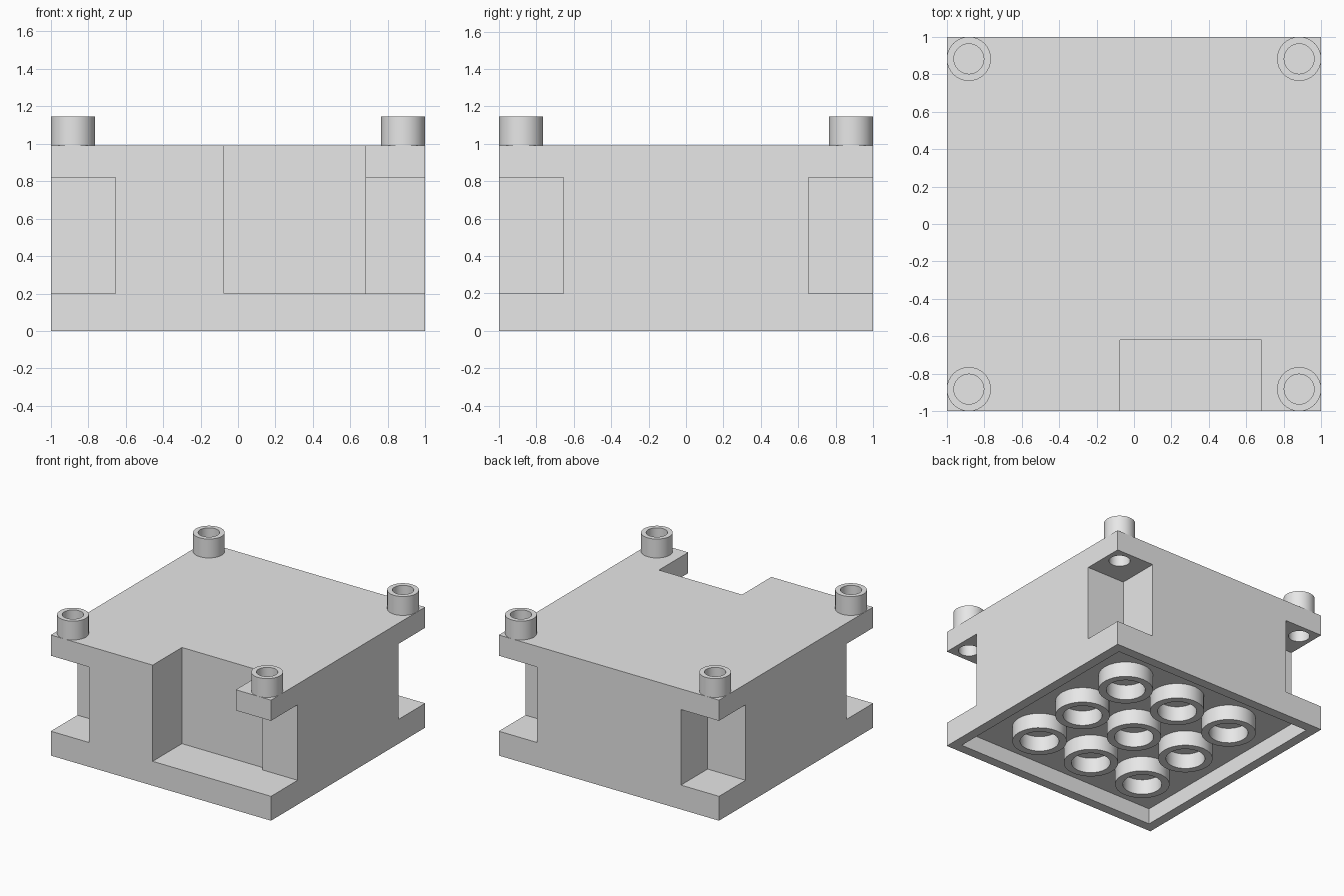
import bpy
import bmesh
from math import radians
from mathutils import Matrix, Vector

cube = bpy.data.objects.get("Cube")
if cube:
    bpy.data.objects.remove(cube, do_unlink=True)

grey = bpy.data.materials.new("light_grey")
grey.use_nodes = True
grey.diffuse_color = (0.8, 0.8, 0.8, 1)
grey.node_tree.nodes["Principled BSDF"].inputs["Base Color"].default_value = (0.8, 0.8, 0.8, 1)

TOP = 0.99        # upper face of the body
CEILING = 0.13    # depth of the hollow underneath
STUD = 0.882      # stud centre offset
HOLE = 0.08       # stud bore radius
SIDES = 32


def finish(name, bm):
    mesh = bpy.data.meshes.new(name)
    bm.to_mesh(mesh)
    bm.free()
    mesh.materials.append(grey)
    obj = bpy.data.objects.new(name, mesh)
    bpy.context.collection.objects.link(obj)
    return obj


def box(name, lo, hi):
    lo, hi = Vector(lo), Vector(hi)
    bm = bmesh.new()
    bmesh.ops.create_cube(bm, size=1, matrix=Matrix.Translation((lo + hi) / 2)
                          @ Matrix.Diagonal((*(hi - lo), 1)))
    return finish(name, bm)


def rod(name, x, y, z0, z1, radius):
    bm = bmesh.new()
    bmesh.ops.create_cone(bm, cap_ends=True, segments=SIDES, radius1=radius, radius2=radius,
                          depth=z1 - z0, matrix=Matrix.Translation((x, y, (z0 + z1) / 2)))
    return finish(name, bm)


def select(obj):
    bpy.ops.object.select_all(action='DESELECT')
    obj.select_set(True)
    bpy.context.view_layer.objects.active = obj


def smooth(obj):
    select(obj)
    bpy.ops.object.shade_smooth_by_angle(angle=radians(30))


def ring(name, x, y, z_root, z_tip, outer, inner):
    """Hollow tube, open where it joins the body and capped at its tip."""
    bm = bmesh.new()
    profile = [(outer, z_root), (outer, z_tip), (inner, z_tip), (inner, z_root)]
    verts = [bm.verts.new((r, 0, z)) for r, z in profile]
    edges = [bm.edges.new(pair) for pair in zip(verts, verts[1:])]
    bmesh.ops.spin(bm, geom=verts + edges, cent=(0, 0, 0), axis=(0, 0, 1),
                   angle=radians(360), steps=SIDES, use_merge=True)
    bmesh.ops.remove_doubles(bm, verts=bm.verts, dist=0.0001)
    # Make the outer wall face away from the axis
    bm.normal_update()
    wall = max(bm.faces, key=lambda f: f.calc_center_median().xy.length
               if abs(f.normal.z) < 0.5 else 0)
    if wall.normal.xy.dot(wall.calc_center_median().xy) < 0:
        bmesh.ops.reverse_faces(bm, faces=bm.faces)
    bmesh.ops.translate(bm, verts=bm.verts, vec=(x, y, 0))
    smooth(finish(name, bm))


def cut(target, cutter):
    cutter.hide_render = True
    mod = target.modifiers.new("cut", 'BOOLEAN')
    mod.operation = 'DIFFERENCE'
    mod.solver = 'EXACT'
    mod.object = cutter
    select(target)
    bpy.ops.object.modifier_apply(modifier=mod.name)
    bpy.data.objects.remove(cutter, do_unlink=True)


# Body with the hollow underside and the front recess
body = box("body", (-1, -1, 0), (1, 1, TOP))
cut(body, box("underside_cutter", (-0.92, -0.92, -0.1), (0.92, 0.92, CEILING)))
cut(body, box("recess_cutter", (-0.075, -1.1, 0.2), (0.68, -0.62, 1.1)))

# Corner notches, stud bores and studs
corners = [(sx, sy) for sx in (-1, 1) for sy in (-1, 1)]
for sx, sy in corners:
    xs, ys = sorted((sx * 0.655, sx * 1.1)), sorted((sy * 0.655, sy * 1.1))
    cut(body, box("notch_cutter", (xs[0], ys[0], 0.2), (xs[1], ys[1], 0.82)))
    cut(body, rod("bore_cutter", sx * STUD, sy * STUD, 0.7, 1.1, HOLE))
    name = f"stud_{'front' if sy < 0 else 'back'}_{'right' if sx < 0 else 'left'}"
    ring(name, sx * STUD, sy * STUD, TOP, 1.145, 0.118, HOLE)
smooth(body)

# Three by three grid of tubes in the underside
for i in range(3):
    for j in range(3):
        ring(f"underside_tube_{i * 3 + j + 1}", (i - 1) * 0.505, (j - 1) * 0.505,
             CEILING, 0.005, 0.205, 0.147)
